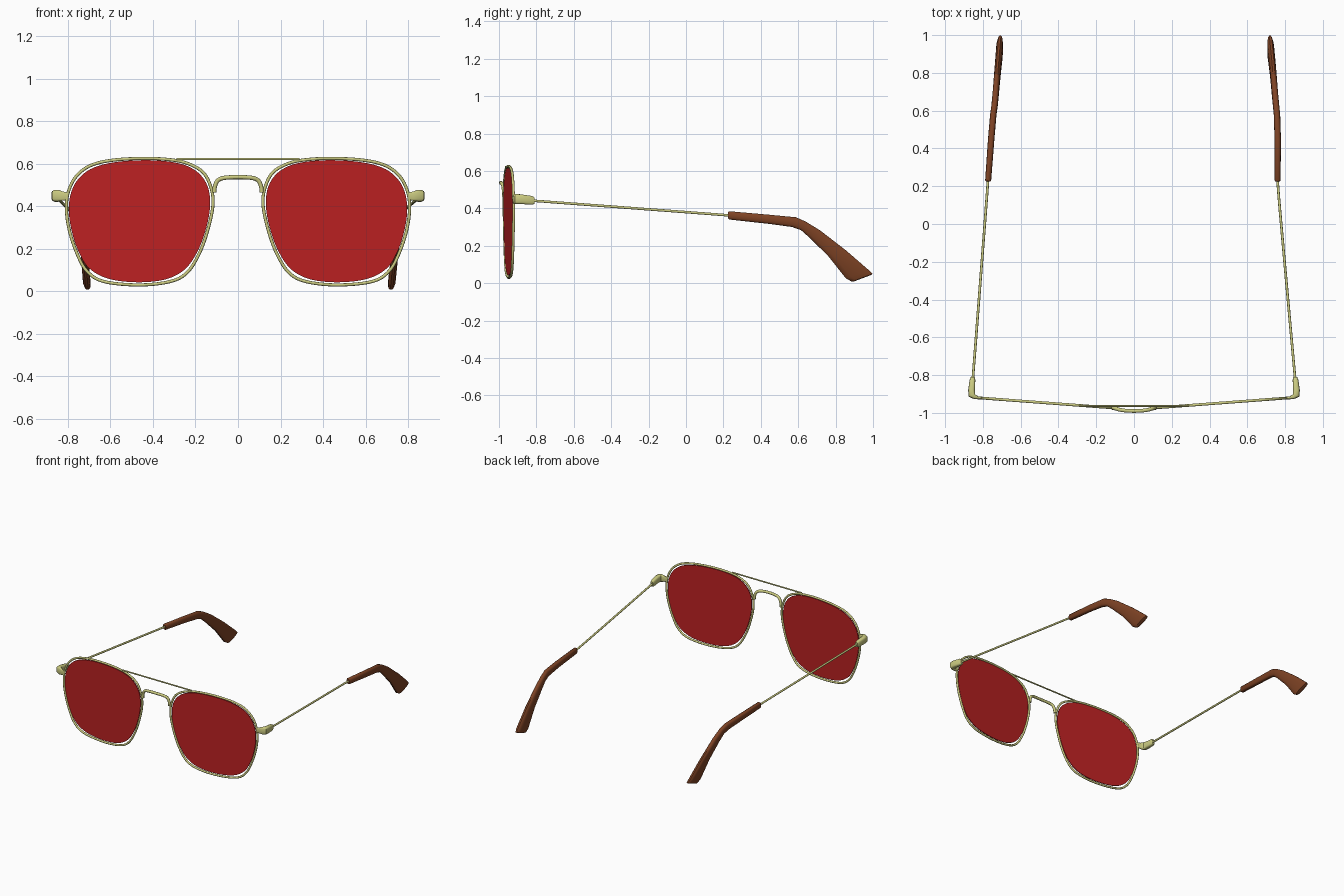
import bpy, bmesh, math
from mathutils import Vector
from mathutils.geometry import interpolate_bezier

cube = bpy.data.objects.get("Cube")
if cube:
    bpy.data.objects.remove(cube)


def material(name, rgb):
    m = bpy.data.materials.new(name)
    m.use_nodes = True
    m.diffuse_color = (*rgb, 1)
    m.node_tree.nodes["Principled BSDF"].inputs["Base Color"].default_value = (*rgb, 1)
    return m


gold = material("pale gold", (0.60, 0.60, 0.22))
red = material("red lens", (0.50, 0.015, 0.016))
brown = material("brown tip", (0.21, 0.056, 0.018))


def finish(bm, name, mat):
    bmesh.ops.recalc_face_normals(bm, faces=bm.faces)
    me = bpy.data.meshes.new(name)
    bm.to_mesh(me)
    bm.free()
    me.materials.append(mat)
    me.shade_smooth()
    me.set_sharp_from_angle(angle=math.radians(40))
    ob = bpy.data.objects.new(name, me)
    bpy.context.collection.objects.link(ob)
    return ob


def smooth_path(pts, closed=False, steps=6):
    """Sample a smooth curve through the points."""
    n = len(pts)
    at = lambda i: pts[i % n] if closed else pts[max(0, min(n - 1, i))]
    out = []
    for i in range(n if closed else n - 1):
        a, b = at(i), at(i + 1)
        h1 = a + (b - at(i - 1)) / 6
        h2 = b - (at(i + 2) - a) / 6
        out += interpolate_bezier(a, h1, h2, b, steps + 1)[:-1]
    return out if closed else out + [pts[-1]]


def loft(name, sections, mat, power=1.0, closed=False, sides=14):
    """Skin rounded sections, each given as (centre, up half-axis, side half-axis)."""
    bm = bmesh.new()
    rings = []
    for c, up, side in sections:
        ring = []
        for k in range(sides):
            t = math.tau * k / sides
            s, co = math.sin(t), math.cos(t)
            u = math.copysign(abs(s) ** power, s)
            v = math.copysign(abs(co) ** power, co)
            ring.append(bm.verts.new(c + up * u + side * v))
        rings.append(ring)
    pairs = list(zip(rings, rings[1:]))
    if closed:
        pairs.append((rings[-1], rings[0]))
    else:
        bm.faces.new(rings[0])
        bm.faces.new(rings[-1])
    for a, b in pairs:
        for k in range(sides):
            j = (k + 1) % sides
            bm.faces.new((a[k], a[j], b[j], b[k]))
    return finish(bm, name, mat)


def tube(name, pts, radius, mat, closed=False):
    """Round wire along a path."""
    n = len(pts)
    secs = []
    for i, p in enumerate(pts):
        nxt = pts[(i + 1) % n] if closed else pts[min(i + 1, n - 1)]
        prv = pts[i - 1] if closed else pts[max(i - 1, 0)]
        d = (nxt - prv).normalized()
        ref = Vector((0, 0, 1)) if abs(d.y) > 0.9 else Vector((0, 1, 0))
        side = d.cross(ref).normalized()
        secs.append((p, side.cross(d) * radius, side * radius))
    return loft(name, secs, mat, closed=closed, sides=10)


def front_y(x):
    return -0.982 + 0.075 * abs(x)


# Rim outline, outer edge, for the +x side
outline = [(.44, .632), (.595, .623), (.70, .597), (.768, .545), (.806, .47),
           (.815, .385), (.80, .282), (.764, .174), (.717, .09), (.637, .04),
           (.472, .023), (.322, .038), (.237, .08), (.176, .174), (.134, .291),
           (.11, .409), (.12, .493), (.157, .564), (.228, .606), (.312, .625)]
outline = [Vector(p) for p in outline]
mid = Vector((.4625, .328))


def lens_loop(points, scale, sign):
    flat = [mid + (p - mid) * scale for p in points]
    return smooth_path([Vector((sign * p.x, front_y(p.x), p.y)) for p in flat], True)


# Lens outline is a little rounder than the rim, leaving a gap in the corners
count = len(outline)
rounder = [(outline[i - 1] + outline[i] * 2 + outline[(i + 1) % count]) / 4
           for i in range(count)]

# Side view of an ear tip: top point and bottom point (y, z), half thickness
tip_shape = [((.225, .380), (.225, .345), .012), ((.232, .385), (.232, .340), .016),
             ((.45, .366), (.45, .316), .017), ((.588, .353), (.567, .300), .017),
             ((.64, .330), (.615, .283), .017), ((.717, .283), (.663, .240), .017),
             ((.856, .176), (.76, .144), .017), ((.98, .069), (.853, .026), .018),
             ((.998, .050), (.885, .008), .014), ((.990, .044), (.900, .010), .005)]
tip_x = {"left": (.760, .760, .761, .757, .752, .746, .736, .724, .720, .720),
         "right": (.772, .772, .756, .745, .738, .732, .722, .712, .708, .708)}

for label, sign in (("left", 1), ("right", -1)):
    tube(label + "_rim", lens_loop(outline, 0.978, sign), 0.0075, gold, True)

    # Thin lens plate
    bm = bmesh.new()
    face = bm.faces.new([bm.verts.new(p) for p in lens_loop(rounder, 0.962, sign)])
    ext = bmesh.ops.extrude_face_region(bm, geom=[face])
    moved = [v for v in ext["geom"] if isinstance(v, bmesh.types.BMVert)]
    bmesh.ops.translate(bm, verts=moved, vec=(0, 0.006, 0))
    bmesh.ops.translate(bm, verts=bm.verts, vec=(0, -0.003, 0))
    finish(bm, label + "_lens", red)

    # End piece wraps from the rim around to the hinge
    path = [((.805, -.922, .447), .018, (0, .007)), ((.825, -.920, .448), .022, (0, .008)),
            ((.845, -.914, .450), .027, (-.004, .012)), ((.858, -.902, .450), .027, (.017, -.012)),
            ((.860, -.880, .449), .026, (.018, 0)), ((.855, -.825, .443), .024, (.015, 0)),
            ((.854, -.810, .441), .018, (.010, 0))]
    secs = [(Vector((sign * c[0], c[1], c[2])), Vector((0, 0, h)),
             Vector((sign * abs(s[0]), -abs(s[1]), 0)) if s[0] > 0 else
             Vector((sign * abs(s[0]), -s[1], 0))) for c, h, s in path]
    loft(label + "_end_piece", secs, gold, power=0.6)

    # Ear tip and the wire arm leading to it
    xs = tip_x[label]
    secs = []
    for x, (top, bot, half) in zip(xs, tip_shape):
        t, b = Vector((sign * x, *top)), Vector((sign * x, *bot))
        secs.append(((t + b) / 2, (t - b) / 2, Vector((half, 0, 0))))
    loft(label + "_ear_tip", secs, brown, power=0.75)
    arm = [Vector((sign * .854, -.83, .442)), Vector((sign * (xs[0] + .012), .08, .374)),
           Vector((sign * xs[0], .25, .361))]
    tube(label + "_arm", smooth_path(arm), 0.007, gold)

# Straight brow bar across the top
tube("brow_bar", [Vector((x, -.964, .622)) for x in (-.29, 0, .29)], 0.005, gold)

# Arched nose bridge
half_arch = [(.112, -.974, .465), (.108, -.975, .495), (.094, -.978, .522),
             (.062, -.986, .534), (0, -.990, .537)]
arch = [Vector((-x, y, z)) for x, y, z in half_arch]
arch += [Vector(p) for p in reversed(half_arch[:-1])]
tube("nose_bridge", smooth_path(arch, steps=4), 0.010, gold)
